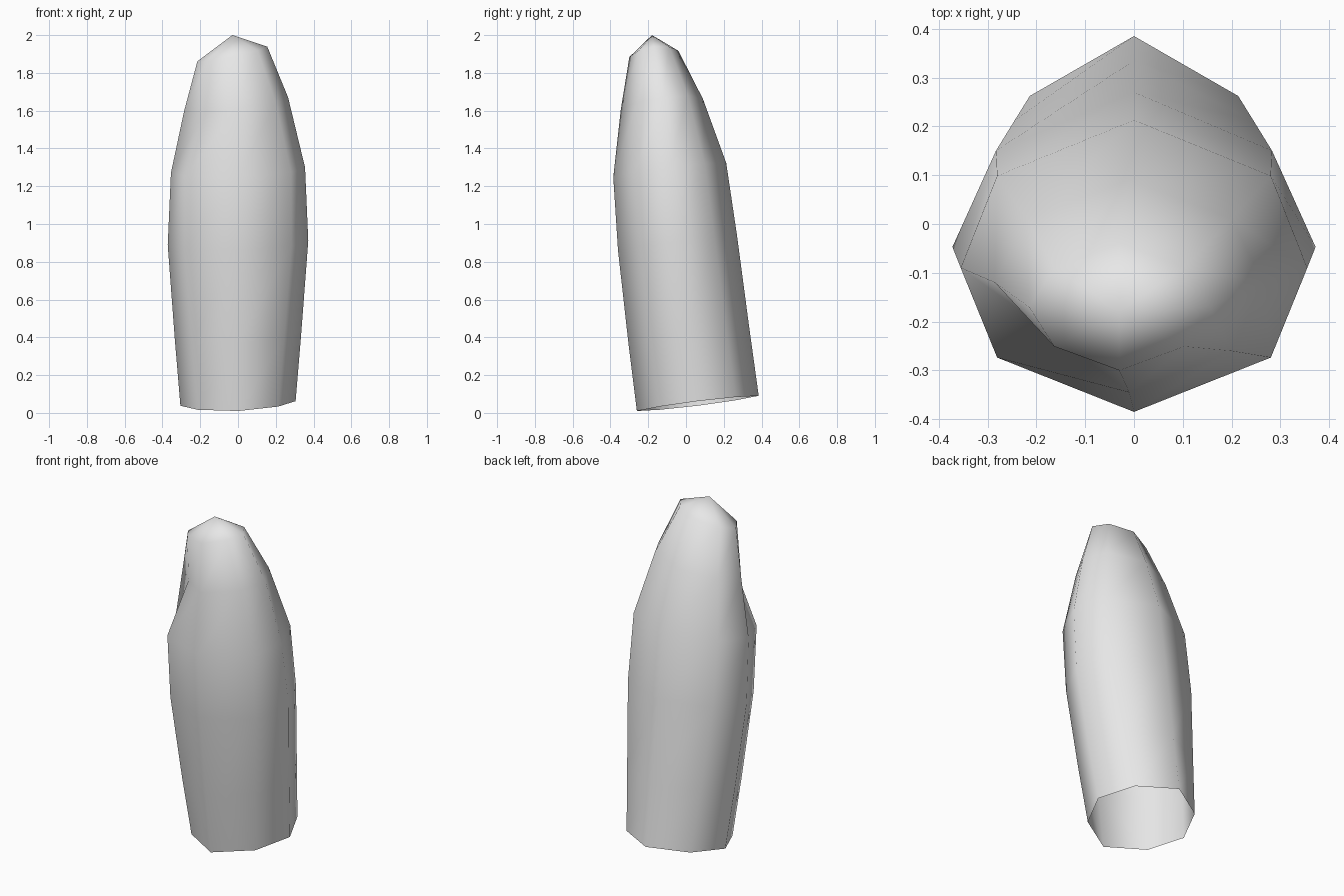
import bpy
import bmesh
from math import cos, sin, pi
from mathutils import Vector

if "Cube" in bpy.data.objects:
    bpy.data.objects.remove(bpy.data.objects["Cube"], do_unlink=True)

grey = bpy.data.materials.new("plain grey")
grey.use_nodes = True
grey.diffuse_color = (0.8, 0.8, 0.8, 1)
grey.node_tree.nodes["Principled BSDF"].inputs["Base Color"].default_value = (0.8, 0.8, 0.8, 1)

SIDES = 8
# Rings: centre x, half width, front y, centre y, back y, height, side tilt, diagonal spread
RINGS = [
    (0.00, 0.305, -0.26, 0.06, 0.385, 0.05, 0.04, 0.70),
    (0.00, 0.335, -0.305, 0.01, 0.335, 0.41, 0.04, 0.73),
    (0.00, 0.372, -0.36, -0.047, 0.27, 0.90, 0.03, 0.76),
    (0.00, 0.355, -0.385, -0.09, 0.213, 1.285, 0.04, 0.79),
    (-0.01, 0.275, -0.345, -0.12, 0.09, 1.635, 0.13, 0.76),
    (-0.03, 0.185, -0.30, -0.17, -0.04, 1.90, 0.21, 0.72),
]
TILT = 0.125
TIP = (-0.03, -0.18, 2.0)


def ring_points(cx, half, front, cy, back, height, side_tilt, spread):
    for i in range(SIDES):
        angle = 2 * pi * i / SIDES
        c, s = cos(angle), sin(angle)
        if i % 2:
            c = spread if c > 0 else -spread
            s *= 0.88
        dx = half * c
        dy = s * ((back - cy) if s > 0 else (cy - front))
        yield Vector((cx + dx, cy + dy, height + side_tilt * dx + TILT * dy))


# Tapered leaning shell, open at the bottom and closed to a blunt tip
bm = bmesh.new()
rings = [[bm.verts.new(p) for p in ring_points(*r)] for r in RINGS]
rings[4][5].co += Vector((0.04, 0.045, 0))   # small dent near the tip
for low, high in zip(rings, rings[1:]):
    for i in range(SIDES):
        j = (i + 1) % SIDES
        bm.faces.new((low[i], low[j], high[j], high[i]))
tip = bm.verts.new(TIP)
for i in range(SIDES):
    bm.faces.new((rings[-1][i], rings[-1][(i + 1) % SIDES], tip))
for face in bm.faces:
    face.smooth = True

mesh = bpy.data.meshes.new("tapered_shell")
bm.to_mesh(mesh)
bm.free()
mesh.materials.append(grey)
shell = bpy.data.objects.new("tapered_shell", mesh)
bpy.context.collection.objects.link(shell)
